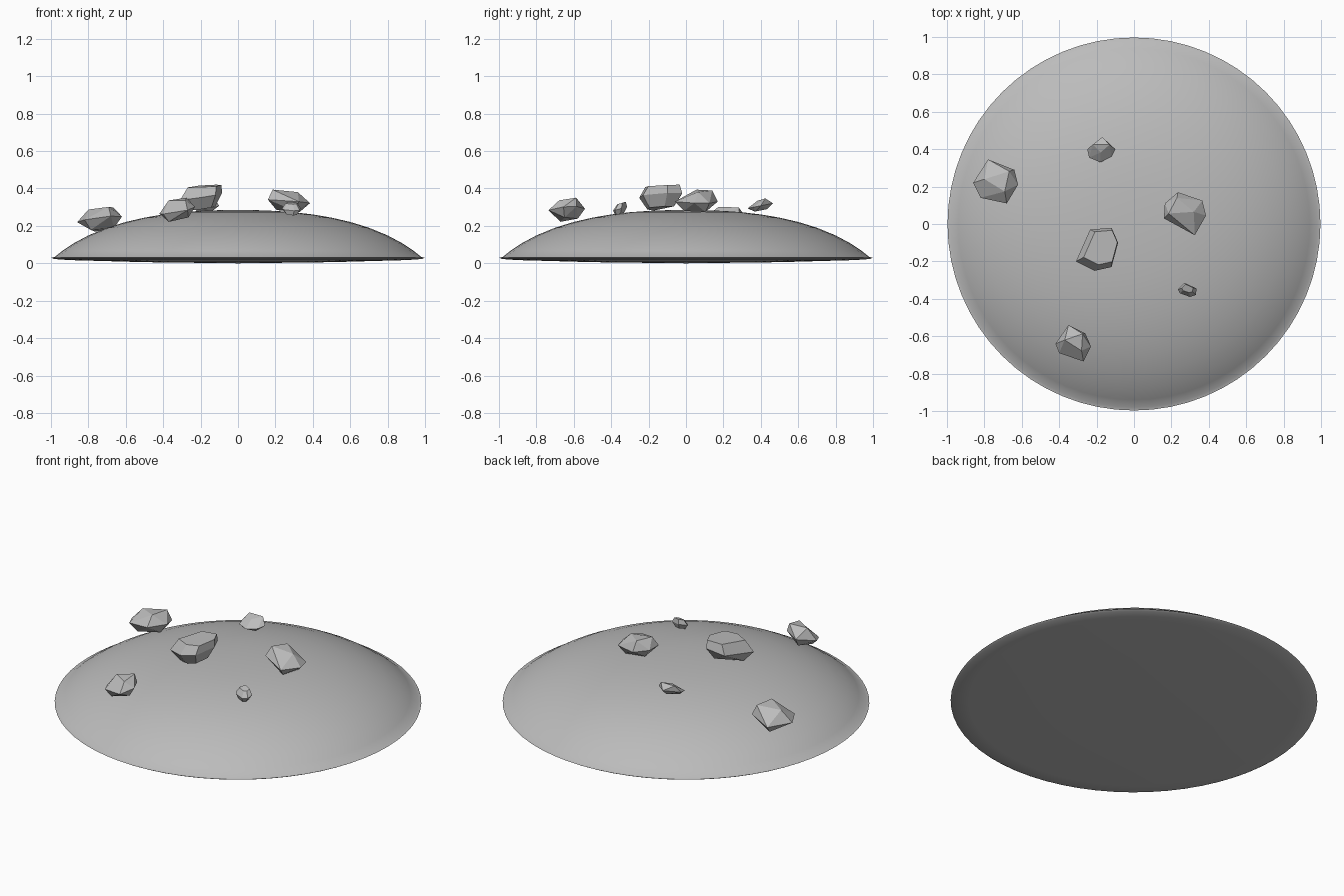
import bpy, bmesh, math
from mathutils import Vector

if "Cube" in bpy.data.objects:
    bpy.data.objects.remove(bpy.data.objects["Cube"])

grey = bpy.data.materials.new("stone_grey")
grey.diffuse_color = (0.5, 0.5, 0.5, 1)
grey.use_nodes = True
grey.node_tree.nodes["Principled BSDF"].inputs["Base Color"].default_value = grey.diffuse_color


def finish(bm, name):
    bmesh.ops.recalc_face_normals(bm, faces=bm.faces)
    mesh = bpy.data.meshes.new(name)
    bm.to_mesh(mesh)
    bm.free()
    mesh.materials.append(grey)
    obj = bpy.data.objects.new(name, mesh)
    bpy.context.collection.objects.link(obj)
    return obj


# Mound: profile (radius, height) spun around z, from crown over the rim to the underside
profile = [(0, .285), (.1, .284), (.2, .28), (.3, .273), (.4, .261), (.5, .244), (.6, .221),
           (.7, .19), (.8, .149), (.88, .106), (.94, .066), (.98, .034), (.997, .03),
           (.985, .023), (.9, .017), (.5, .006), (0, 0)]
bm = bmesh.new()
verts = [bm.verts.new((r, 0, z)) for r, z in profile]
edges = [bm.edges.new(pair) for pair in zip(verts, verts[1:])]
bmesh.ops.spin(bm, geom=verts + edges, cent=(0, 0, 0), axis=(0, 0, 1),
               angle=math.tau, steps=64, use_merge=True)
bmesh.ops.remove_doubles(bm, verts=bm.verts, dist=1e-4)
mound = finish(bm, "mound")
bpy.context.view_layer.objects.active = mound
mound.select_set(True)
bpy.ops.object.shade_smooth_by_angle(angle=math.radians(35))
mound.select_set(False)


# Boulder: convex hull of a tilted girdle, a smaller top facet and a smaller base
def boulder(name, outline, mid, tilt, top, base, step=1):
    pts = [Vector(p) for p in outline]
    c = sum(pts, Vector((0, 0))) / len(pts)
    bm = bmesh.new()

    def ring(points, scale, shift, z, slope):
        for p in points:
            d = (p - c) * scale + Vector(shift)
            bm.verts.new((c.x + d.x, c.y + d.y, z + d.dot(Vector(slope))))

    ring(pts, 1, (0, 0), mid, tilt)
    ring(pts[::step], top[0], top[1:3], top[3], top[4:6])
    ring(pts[1::step], .62, (0, 0), base, tilt)
    hull = bmesh.ops.convex_hull(bm, input=bm.verts)
    spare = {v for v in hull["geom_interior"] if isinstance(v, bmesh.types.BMVert)}
    bmesh.ops.delete(bm, geom=list(spare), context="VERTS")
    bmesh.ops.dissolve_limit(bm, angle_limit=math.radians(6), verts=bm.verts, edges=bm.edges)
    finish(bm, name)


# top = (scale, shift x, shift y, height, slope x, slope y)
boulder("boulder_left",
        [(-.86, .22), (-.78, .345), (-.64, .29), (-.62, .21), (-.68, .11), (-.82, .14)],
        .235, (.12, -.1), (.6, .01, .02, .295, .1, -.05), .18, 2)
boulder("boulder_back",
        [(-.25, .40), (-.17, .465), (-.10, .40), (-.12, .36), (-.18, .33), (-.24, .355)],
        .305, (0, .2), (.6, 0, .03, .335, 0, .3), .28, 2)
boulder("boulder_centre",
        [(-.235, -.03), (-.12, -.02), (-.085, -.1), (-.12, -.23), (-.21, -.25), (-.31, -.2)],
        .36, (.15, .05), (.8, .015, .01, .412, .05, .05), .295)
boulder("boulder_right",
        [(.16, .03), (.165, .11), (.235, .17), (.365, .125), (.385, .045), (.325, -.06)],
        .33, (-.08, -.03), (.6, -.02, .01, .385, -.1, .0), .28, 2)
boulder("boulder_small",
        [(.235, -.35), (.27, -.315), (.335, -.345), (.33, -.38), (.3, -.39), (.245, -.37)],
        .29, (0, .3), (.6, 0, .01, .318, 0, .3), .262)
boulder("boulder_front",
        [(-.42, -.64), (-.35, -.54), (-.26, -.585), (-.23, -.655), (-.27, -.735), (-.40, -.69)],
        .285, (.2, .12), (.6, .01, .02, .338, .1, .15), .235, 2)
